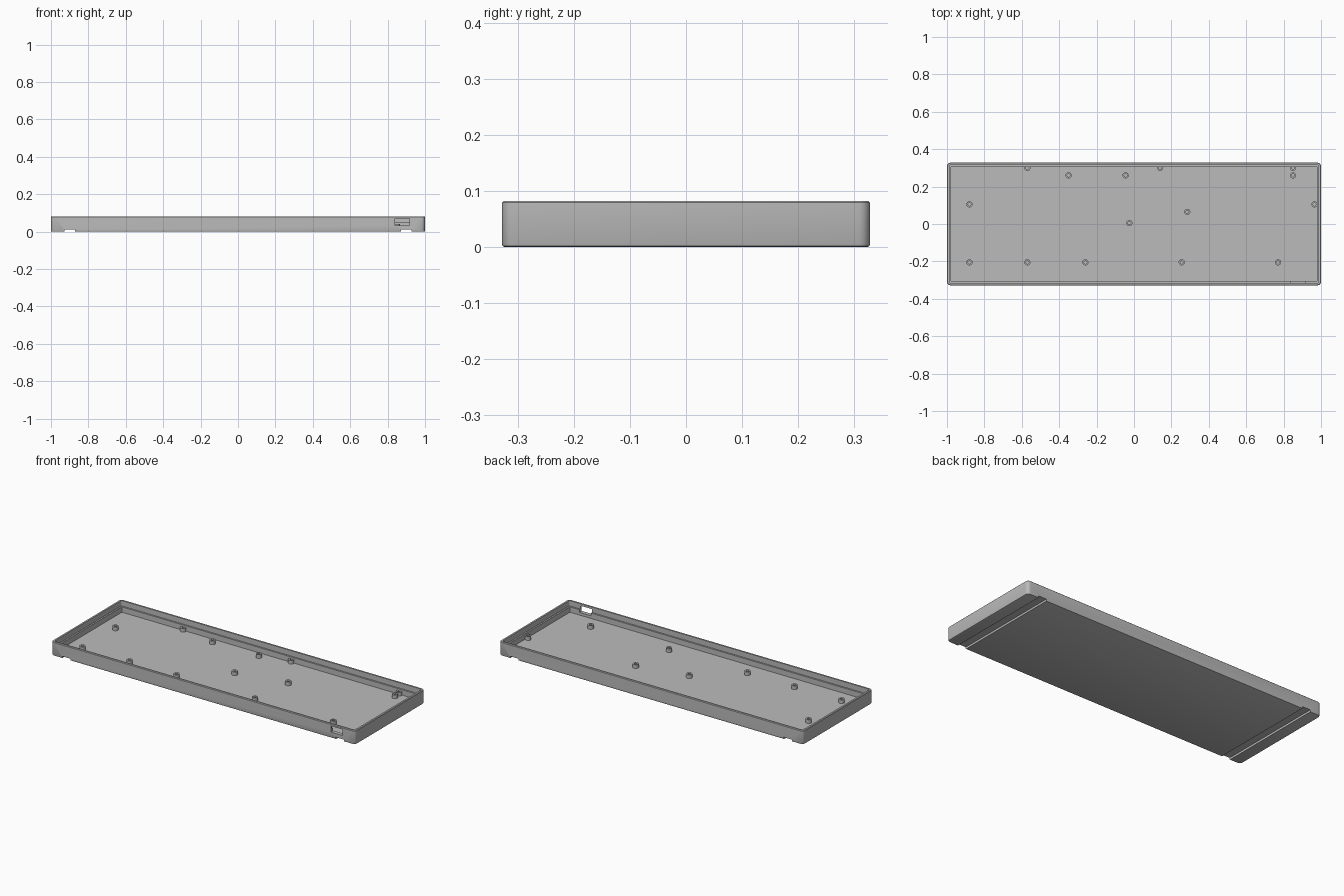
import bpy, bmesh, math

cube = bpy.data.objects.get("Cube")
if cube:
    bpy.data.objects.remove(cube)

grey = bpy.data.materials.new("mid_grey")
grey.use_nodes = True
COLOR = (0.5, 0.5, 0.5, 1)
grey.diffuse_color = COLOR
grey.node_tree.nodes["Principled BSDF"].inputs["Base Color"].default_value = COLOR

HX, HY, H = 1.0, 0.328, 0.082
FLOOR = 0.018


def finish(bm, name):
    bmesh.ops.recalc_face_normals(bm, faces=bm.faces)
    mesh = bpy.data.meshes.new(name)
    bm.to_mesh(mesh)
    bm.free()
    mesh.materials.append(grey)
    ob = bpy.data.objects.new(name, mesh)
    bpy.context.collection.objects.link(ob)
    return ob


def select(ob):
    bpy.ops.object.select_all(action="DESELECT")
    ob.select_set(True)
    bpy.context.view_layer.objects.active = ob


def smooth(ob):
    select(ob)
    bpy.ops.object.shade_smooth_by_angle(angle=math.radians(32))


def bridge(bm, rings):
    for a, b in zip(rings, rings[1:]):
        n = len(a)
        for i in range(n):
            bm.faces.new((a[i], a[(i + 1) % n], b[(i + 1) % n], b[i]))


def rounded_ring(bm, inset, radius, z, steps=6):
    hx, hy = HX - inset, HY - inset
    ring = []
    for k, (sx, sy) in enumerate([(1, 1), (-1, 1), (-1, -1), (1, -1)]):
        for i in range(steps + 1):
            a = math.pi / 2 * (k + i / steps)
            ring.append(bm.verts.new((sx * (hx - radius) + radius * math.cos(a),
                                      sy * (hy - radius) + radius * math.sin(a), z)))
    return ring


def box(name, center, size):
    bm = bmesh.new()
    bmesh.ops.create_cube(bm, size=1)
    for v in bm.verts:
        v.co = [c + s * p for c, s, p in zip(center, size, v.co)]
    return finish(bm, name)


# Tray: lofted rings from the underside, over the rim, down the stepped inside
bm = bmesh.new()
rings = [rounded_ring(bm, *p) for p in [
    (0.005, 0.015, 0), (0.0015, 0.0185, 0.0015), (0, 0.02, 0.005),
    (0, 0.02, H - 0.003), (0.003, 0.017, H),
    (0.013, 0.007, H), (0.013, 0.007, 0.05),
    (0.022, 0.004, 0.05), (0.022, 0.004, FLOOR)]]
bridge(bm, rings)
bm.faces.new(rings[0])
bm.faces.new(rings[-1])
tray = finish(bm, "tray")

# Underside foot grooves and the front port opening
cutters = [box("groove_cutter", (s * 0.9, 0, 0), (0.055, 1, 0.024)) for s in (-1, 1)]
cutters.append(box("port_cutter", (0.878, -HY, 0.052), (0.076, 0.1, 0.036)))
for cutter in cutters:
    mod = tray.modifiers.new("cut", "BOOLEAN")
    mod.object = cutter
    mod.operation = "DIFFERENCE"
    mod.solver = "EXACT"
    select(tray)
    bpy.ops.object.modifier_apply(modifier=mod.name)
    bpy.data.objects.remove(cutter)
smooth(tray)

# Hollow screw posts standing on the floor
POSTS = [(-0.57, 0.3), (-0.35, 0.26), (-0.045, 0.26), (0.14, 0.3), (0.85, 0.3),
         (0.85, 0.26), (-0.88, 0.105), (0.965, 0.105), (0.285, 0.065), (-0.025, 0.005)]
POSTS += [(x, -0.205) for x in (-0.88, -0.57, -0.26, 0.255, 0.77)]
PROFILE = [(0.0165, FLOOR - 0.002), (0.0165, 0.04), (0.008, 0.04), (0.008, FLOOR + 0.001)]
for px, py in POSTS:
    bm = bmesh.new()
    angles = [math.tau * i / 24 for i in range(24)]
    rings = [[bm.verts.new((r * math.cos(a), r * math.sin(a), z)) for a in angles]
             for r, z in PROFILE]
    bridge(bm, rings)
    bm.faces.new(rings[0])
    bm.faces.new(rings[-1])
    post = finish(bm, "screw_post")
    post.location = (px, py, 0)
    smooth(post)
